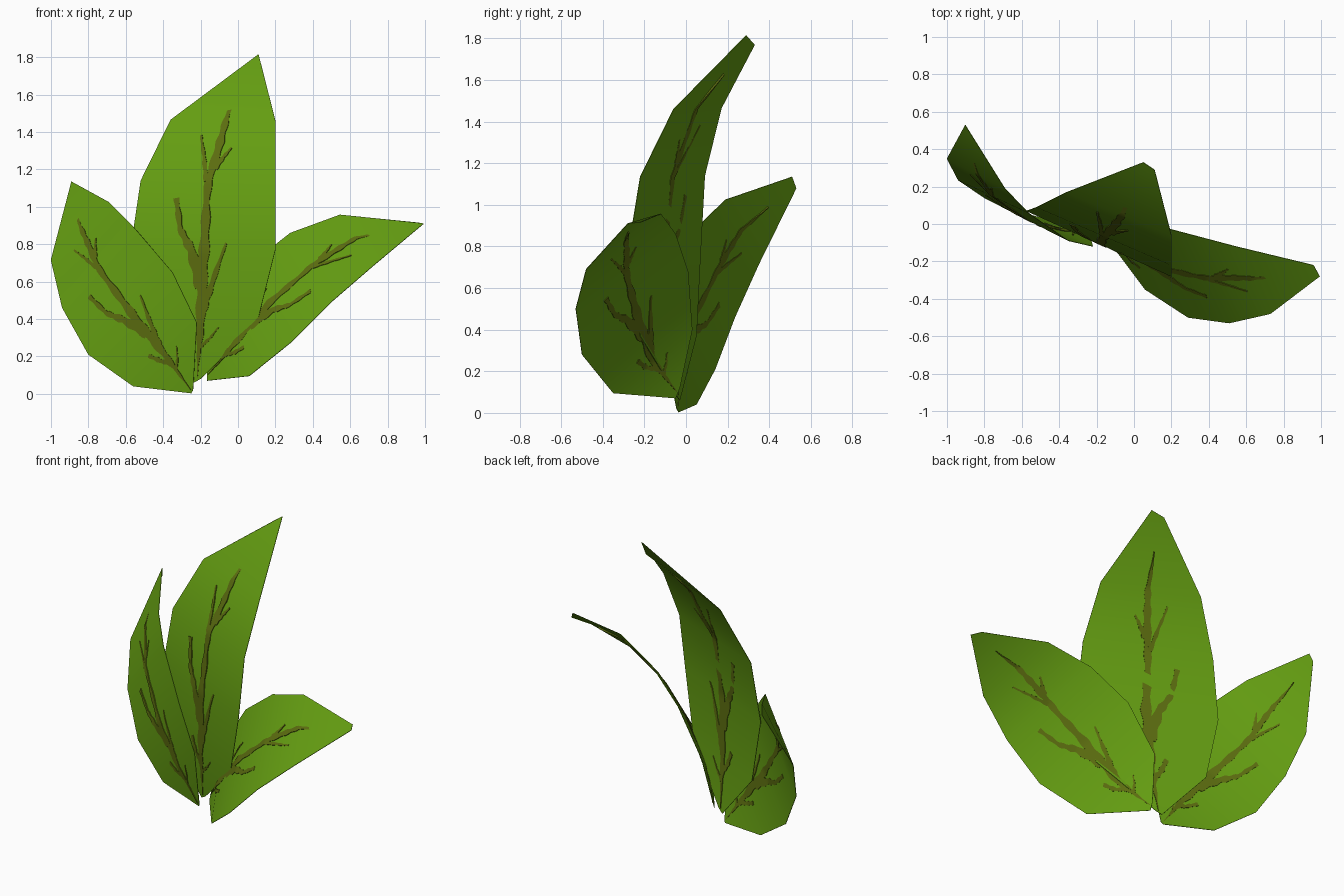
import bpy, math
from mathutils import Vector

if "Cube" in bpy.data.objects:
    bpy.data.objects.remove(bpy.data.objects["Cube"])


def material(name, rgb):
    m = bpy.data.materials.new(name)
    m.diffuse_color = (*rgb, 1)
    m.use_nodes = True
    m.node_tree.nodes["Principled BSDF"].inputs["Base Color"].default_value = m.diffuse_color
    return m


GREEN = material("leaf green", (0.130, 0.345, 0.006))
BROWN = material("vein olive brown", (0.108, 0.155, 0.005))

# Each leaf is a strip of cross rows (left edge, right edge) from stem to tip
LEAVES = {
    "middle": (
        [(-.235, -.03, .06), (-.50, .05, .37), (-.575, .07, .77),
         (-.52, .09, 1.14), (-.36, .17, 1.465), (.05, .33, 1.77)],
        [(-.20, -.045, .08), (.10, -.22, .37), (.20, -.28, .77),
         (.20, -.22, 1.135), (.20, -.06, 1.46), (.11, .29, 1.815)]),
    "left": (
        [(-.25, -.035, .003), (-.56, .05, .04), (-.80, .14, .21),
         (-.94, .235, .46), (-1.0, .35, .715), (-.902, .53, 1.08)],
        [(-.24, -.045, .02), (-.22, -.12, .38), (-.35, -.09, .65),
         (-.565, .06, .90), (-.69, .19, 1.025), (-.89, .51, 1.135)]),
    "right": (
        [(-.165, -.05, .07), (.06, -.35, .095), (.29, -.50, .28),
         (.51, -.53, .50), (.73, -.48, .69), (.993, -.28, .91)],
        [(-.165, -.03, .12), (-.13, .03, .40), (.05, .01, .68),
         (.28, -.05, .86), (.545, -.12, .957), (.96, -.22, .915)]),
}

# Vein paths on a leaf: (u across 0..1, v row number, half width)
VEINS = [
    [(.5, .05, .012), (.5, .6, .022), (.5, 1.3, .026), (.51, 2, .022),
     (.50, 2.8, .016), (.52, 3.5, .022), (.53, 4, .018), (.5, 4.5, .004)],   # midrib
    [(.49, 1.5, .026), (.42, 2.0, .02), (.33, 2.3, .012), (.28, 2.75, .012)],  # left branch
    [(.52, 1.2, .02), (.58, 1.55, .014), (.66, 2.1, .004)],                  # right branch
    [(.49, .75, .018), (.42, .95, .016), (.36, 1.2, .012)],                  # low left
    [(.52, .6, .014), (.62, .75, .01), (.67, .95, .004)],                    # low right
    [(.49, 3.0, .012), (.42, 3.4, .009), (.34, 3.75, .005)],                 # high left
    [(.53, 3.2, .014), (.58, 3.4, .010), (.63, 3.55, .004)],                 # high right
]


def finish(name, verts, faces, mat, thick):
    """Make a mesh sheet, thicken it evenly on both sides and smooth it."""
    me = bpy.data.meshes.new(name)
    me.from_pydata(verts, [], faces)
    me.materials.append(mat)
    ob = bpy.data.objects.new(name, me)
    bpy.context.collection.objects.link(ob)
    mod = ob.modifiers.new("thickness", 'SOLIDIFY')
    mod.thickness = thick
    mod.offset = 0
    bpy.ops.object.select_all(action='DESELECT')
    ob.select_set(True)
    bpy.context.view_layer.objects.active = ob
    bpy.ops.object.modifier_apply(modifier=mod.name)
    bpy.ops.object.shade_smooth_by_angle(angle=math.radians(40))
    return ob


def surface(left, right, u, v):
    """Point on the leaf at fraction u across and row v along."""
    i = min(max(int(v), 0), len(left) - 2)
    t = v - i
    a = Vector(left[i]).lerp(Vector(left[i + 1]), t)
    b = Vector(right[i]).lerp(Vector(right[i + 1]), t)
    return a.lerp(b, u)


def resample(path, n=10):
    out = []
    for a, b in zip(path, path[1:]):
        out += [Vector(a).lerp(Vector(b), k / n) for k in range(n)]
    return out + [Vector(path[-1])]


for name, (left, right) in LEAVES.items():
    # blade, cut across into narrow strips only at its rows
    rows = len(left)
    verts = left + right
    faces = [(i, rows + i, rows + i + 1, i + 1) for i in range(rows - 1)]
    if name == "right":
        faces = [f[::-1] for f in faces]
    finish(name + "_leaf", verts, faces, GREEN, 0.003)

    # veins, thin plates showing on both sides of the blade
    verts, faces = [], []
    for path in VEINS:
        pts = resample(path)
        for k, p in enumerate(pts):
            q0, q1 = pts[max(k - 1, 0)], pts[min(k + 1, len(pts) - 1)]
            du, dv = (q1.x - q0.x) * .65, (q1.y - q0.y) * .32
            length = math.hypot(du, dv)
            w = p.z * (1 + .2 * math.sin(k * 1.1))
            ou, ov = dv / length * w / .65, -du / length * w / .32
            verts.append(surface(left, right, p.x - ou, p.y - ov))
            verts.append(surface(left, right, p.x + ou, p.y + ov))
            if k:
                n = len(verts)
                f = (n - 4, n - 3, n - 1, n - 2)
                faces.append(f[::-1] if name == "right" else f)
    finish(name + "_leaf_veins", verts, faces, BROWN, 0.009)
